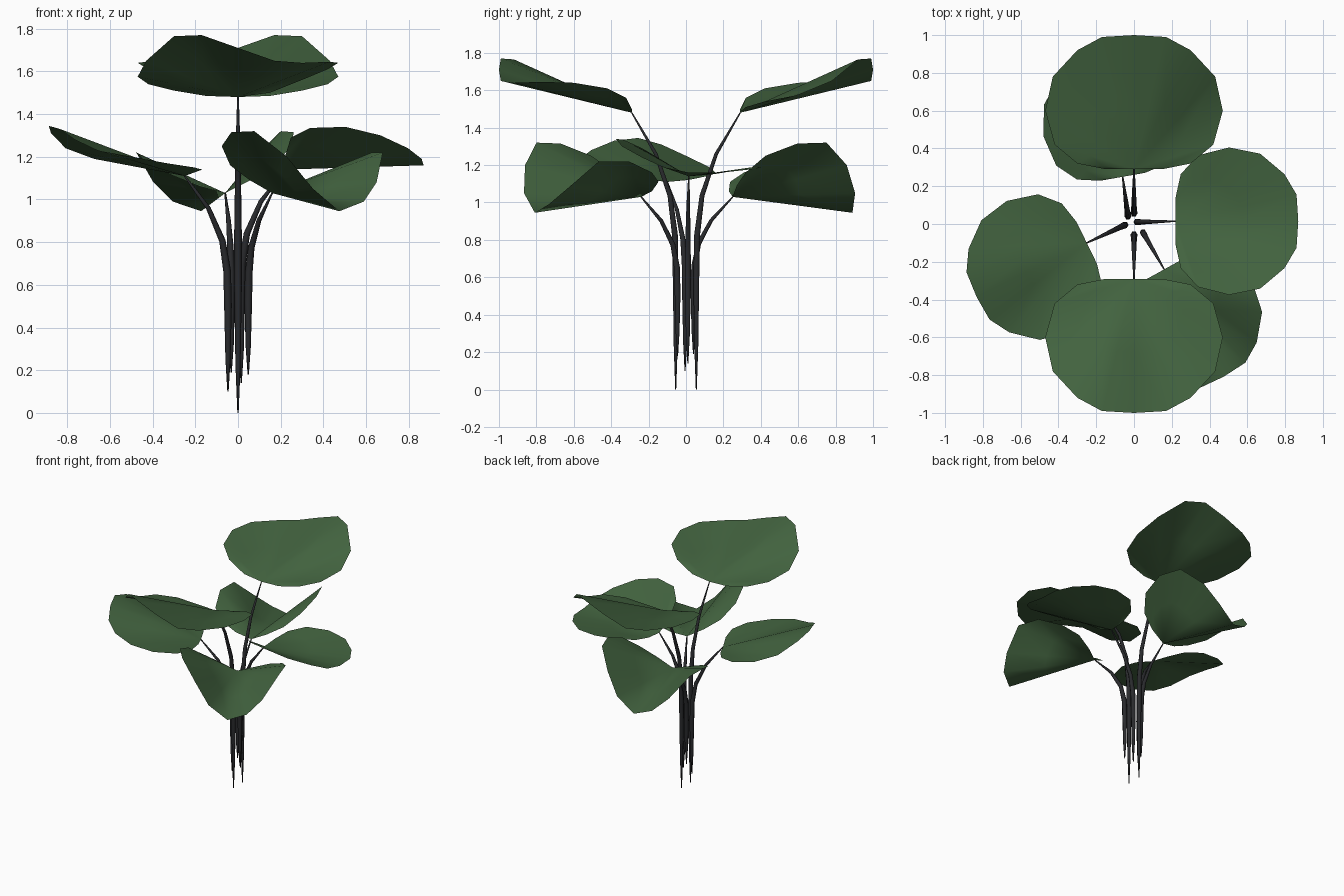
import bpy, bmesh
from math import sin, cos, radians, pi
from mathutils import Vector

if "Cube" in bpy.data.objects:
    bpy.data.objects.remove(bpy.data.objects["Cube"])


def material(name, col):
    m = bpy.data.materials.new(name)
    m.diffuse_color = (*col, 1)
    m.use_nodes = True
    m.node_tree.nodes["Principled BSDF"].inputs["Base Color"].default_value = m.diffuse_color
    return m


GREEN = material("leaf_green", (0.055, 0.125, 0.05))
DARK = material("stem_grey", (0.022, 0.023, 0.026))


def finish(bm, name, mat):
    me = bpy.data.meshes.new(name)
    bm.to_mesh(me)
    bm.free()
    ob = bpy.data.objects.new(name, me)
    bpy.context.collection.objects.link(ob)
    me.materials.append(mat)
    for p in me.polygons:
        p.use_smooth = True
    return ob


# Half outline of a leaf: (distance along midrib, half width), base to tip
OUTLINE = [(0.0, .15), (.03, .30), (.13, .42), (.31, .47), (.49, .43), (.63, .30), (.70, .17)]
TIP = .71

# Rim heights above the leaf base: right side base->tip, tip, left side tip->base
TALL = [.005, .03, .06, .095, .17, .285, .29, .23, .17, .16, .165, .16, .13, .08, .02]
FLAT = [.06, .15, .195, .20, .16, .10, .05, .02, .02, .03, .04, .05, .05, .03, .01]
TILT = [.01, .03, .05, .08, .13, .20, .235, .22, .17, .12, .09, .06, .04, .03, .02]
FOLD = [.06, .13, .22, .285, .29, .17, .02, -.085, -.04, .05, .19, .19, .13, .08, .03]


def leaf(name, base, angle, heights, sl, sw):
    a = radians(angle)
    d, r = Vector((cos(a), sin(a), 0)), Vector((sin(a), -cos(a), 0))
    right = [(u, v) for u, v in OUTLINE]
    rim = right + [(TIP, 0)] + [(u, -v) for u, v in reversed(right)]
    base = Vector(base)
    bm = bmesh.new()
    centre = bm.verts.new(base)
    outer, inner = [], []
    for (u, v), h in zip(rim, heights):
        off = d * u * sl + r * v * sw + Vector((0, 0, h))
        outer.append(bm.verts.new(base + off))
        inner.append(bm.verts.new(base + off * .55))
    for i in range(len(rim) - 1):
        bm.faces.new((centre, inner[i], inner[i + 1]))
        bm.faces.new((inner[i], outer[i], outer[i + 1], inner[i + 1]))
    return finish(bm, name, GREEN)


# Stem profile: (height fraction, sideways fraction, radius)
STEM = [(0, 0, .003), (.15, 0, .012), (.4, 0, .018), (.56, .02, .018),
        (.70, .13, .015), (.85, .45, .011), (1, 1, .004)]
SIDES = 6


def stem(name, foot, top):
    foot, top = Vector(foot), Vector(top)
    bm = bmesh.new()
    pts = []
    for fz, fs, rad in STEM:
        p = foot.lerp(top, fs)
        p.z = foot.z + (top.z - foot.z) * fz
        pts.append((p, rad))
    rings = []
    for i, (p, rad) in enumerate(pts):
        t = (pts[min(i + 1, len(pts) - 1)][0] - pts[max(i - 1, 0)][0]).normalized()
        x = Vector((0, 1, 0)).cross(t).normalized()
        y = t.cross(x)
        if i == 0:
            x, y = Vector((1, 0, 0)), Vector((0, 1, 0))
        rings.append([bm.verts.new(p + (x * cos(2 * pi * k / SIDES) + y * sin(2 * pi * k / SIDES)) * rad)
                      for k in range(SIDES)])
    for a, b in zip(rings, rings[1:]):
        for k in range(SIDES):
            n = (k + 1) % SIDES
            bm.faces.new((a[k], a[n], b[n], b[k]))
    bm.faces.new(rings[0][::-1])
    bm.faces.new(rings[-1])
    return finish(bm, name, DARK)


# name, stem foot, leaf base, direction, rim heights, length scale, width scale
PLANT = [
    ("back_tall", (0, .055, 0), (0, .29, 1.48), 90, TALL, 1, 1),
    ("front_tall", (0, -.055, 0), (0, -.29, 1.48), -90, TALL, 1, 1),
    ("right", (.015, .01, .14), (.22, .015, 1.14), 0, FLAT, .915, .83),
    ("left", (-.047, -.005, .10), (-.25, -.10, 1.11), 206, TILT, .915, .82),
    ("front_low", (.048, -.045, .18), (.16, -.24, 1.03), -61, FOLD, .915, .80),
    ("back_low", (-.032, .04, .19), (-.06, .25, 1.03), 100, FOLD, .915, .80),
]
for name, foot, top, ang, heights, sl, sw in PLANT:
    stem(name + "_stem", foot, top)
    leaf(name + "_leaf", top, ang, heights, sl, sw)
